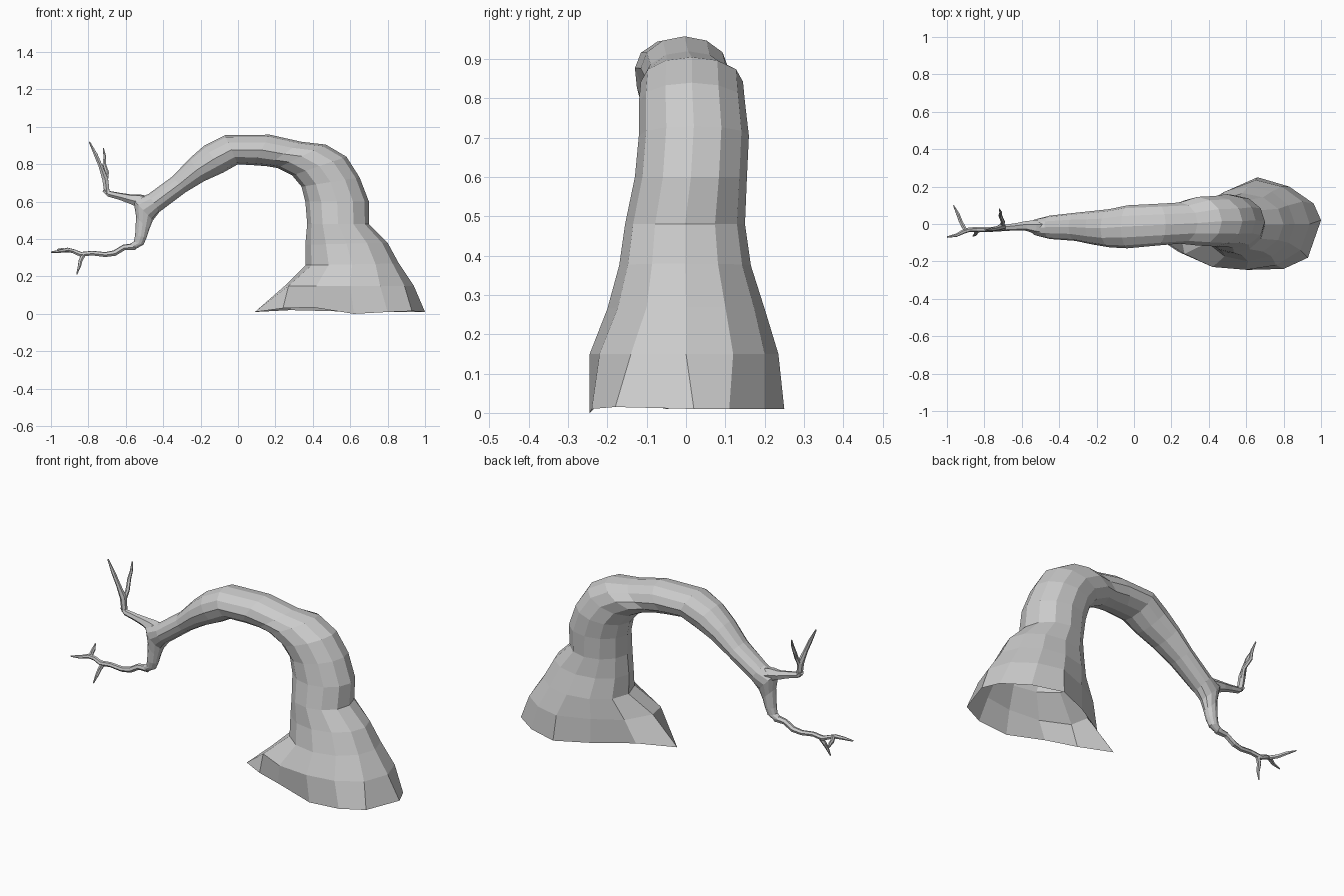
import bpy, bmesh
from math import sin, cos, pi
from mathutils import Vector

SIDES = 12


def make_object(name, rings, cap_start=False, cap_end=True):
    """Skin a list of equal-length vertex rings."""
    bm = bmesh.new()
    loops = [[bm.verts.new(p) for p in ring] for ring in rings]
    n = len(loops[0])
    for a, b in zip(loops, loops[1:]):
        for i in range(n):
            j = (i + 1) % n
            bm.faces.new((a[i], a[j], b[j], b[i]))
    if cap_start:
        bm.faces.new(loops[0][::-1])
    if cap_end:
        bm.faces.new(loops[-1])
    bmesh.ops.recalc_face_normals(bm, faces=bm.faces)
    mesh = bpy.data.meshes.new(name)
    bm.to_mesh(mesh)
    bm.free()
    obj = bpy.data.objects.new(name, mesh)
    bpy.context.collection.objects.link(obj)
    return obj


def section(ix, iz, ox, oz, y0, y1):
    """Oval ring between an inner and an outer point of the side profile."""
    inner, outer = Vector((ix, 0, iz)), Vector((ox, 0, oz))
    mid, half = (inner + outer) / 2, (outer - inner) / 2
    ring = []
    for i in range(SIDES):
        a = 2 * pi * i / SIDES
        p = mid + half * cos(a)
        p.y = (y0 + y1) / 2 + (y1 - y0) / 2 * sin(a)
        ring.append(p)
    return ring


def tube(name, path, sides=6):
    """Tapered twig through (x, y, z, radius) points."""
    pts = [Vector(p[:3]) for p in path]
    side, rings = Vector((0, 1, 0.2)), []
    for i, p in enumerate(pts):
        t = (pts[min(i + 1, len(pts) - 1)] - pts[max(i - 1, 0)]).normalized()
        side = (side - t * side.dot(t)).normalized()
        up = t.cross(side)
        rings.append([p + path[i][3] * (side * cos(2 * pi * k / sides) + up * sin(2 * pi * k / sides))
                      for k in range(sides)])
    return make_object(name, rings, True, True)


# Flared root foot, with a pointed toe on the left
foot = [(1.0, .02, .01), (.96, .11, .01), (.83, .2, .01), (.66, .25, .01), (.48, .17, .015), (.28, .05, .02),
        (.09, -.05, .01), (.24, -.15, .03), (.4, -.21, .035), (.62, -.245, 0), (.8, -.24, .01), (.93, -.18, .015)]
flare = [(.94, 0), (.9, .12), (.79, .2), (.65, .235), (.48, .17), (.33, .08),
         (.25, -.06), (.27, -.16), (.42, -.23), (.6, -.245), (.76, -.22), (.89, -.14)]
rings = [[Vector(p) for p in foot], [Vector((x, y, .15)) for x, y in flare]]

# Trunk profile: inner x, z, outer x, z, y range
trunk = [
    (.36, .26, .86, .27, -.20, .20),
    (.36, .37, .80, .38, -.17, .165),
    (.37, .48, .70, .48, -.155, .15),
    (.36, .60, .70, .60, -.13, .155),
    (.34, .68, .65, .73, -.12, .16),
    (.29, .74, .58, .84, -.12, .15),
    (.21, .78, .47, .905, -.115, .145),
    (.15, .79, .34, .92, -.105, .115),
    (.08, .795, .17, .958, -.115, .108),
    (0, .80, -.07, .955, -.13, .10),
    (-.08, .755, -.18, .90, -.125, .08),
    (-.18, .71, -.26, .83, -.11, .07),
    (-.28, .65, -.35, .735, -.09, .06),
    (-.42, .545, -.48, .64, -.08, .045),
    (-.455, .50, -.56, .61, -.065, .03),
    (-.475, .45, -.545, .52, -.055, .015),
    (-.488, .41, -.55, .42, -.05, .01),
    (-.505, .37, -.557, .387, -.042, .005),
    (-.555, .343, -.575, .375, -.035, 0),
]
rings += [section(*row) for row in trunk]
make_object("trunk", rings)

# Upper limb with two twigs
tube("upper_limb", [(-.47, -.015, .585, .045), (-.53, -.015, .605, .036), (-.58, -.01, .615, .026),
                    (-.63, -.015, .628, .02), (-.69, -.02, .642, .017), (-.715, -.015, .665, .014)])
tube("upper_twig_left", [(-.70, -.018, .645, .016), (-.71, -.015, .72, .018), (-.735, -.025, .79, .012),
                         (-.76, -.03, .85, .011), (-.795, -.03, .92, .004)])
tube("upper_twig_back", [(-.708, -.015, .70, .013), (-.70, .01, .755, .011), (-.715, .045, .80, .01),
                         (-.712, .06, .84, .008), (-.72, .08, .885, .003)])

# Lower limb with three twigs
tube("lower_limb", [(-.55, -.018, .36, .02), (-.61, -.018, .355, .016), (-.66, -.02, .325, .016),
                    (-.71, -.025, .317, .014), (-.78, -.03, .325, .013), (-.84, -.03, .318, .014),
                    (-.88, -.03, .335, .012), (-.91, -.04, .343, .012), (-.95, -.06, .335, .009),
                    (-1.0, -.07, .33, .004)])
tube("lower_twig_back", [(-.90, -.035, .34, .011), (-.925, .01, .338, .011), (-.94, .05, .342, .01),
                         (-.965, .10, .345, .003)])
tube("lower_twig_down", [(-.825, -.03, .318, .013), (-.842, -.04, .285, .011), (-.848, -.055, .255, .009),
                         (-.862, -.065, .212, .003)])
